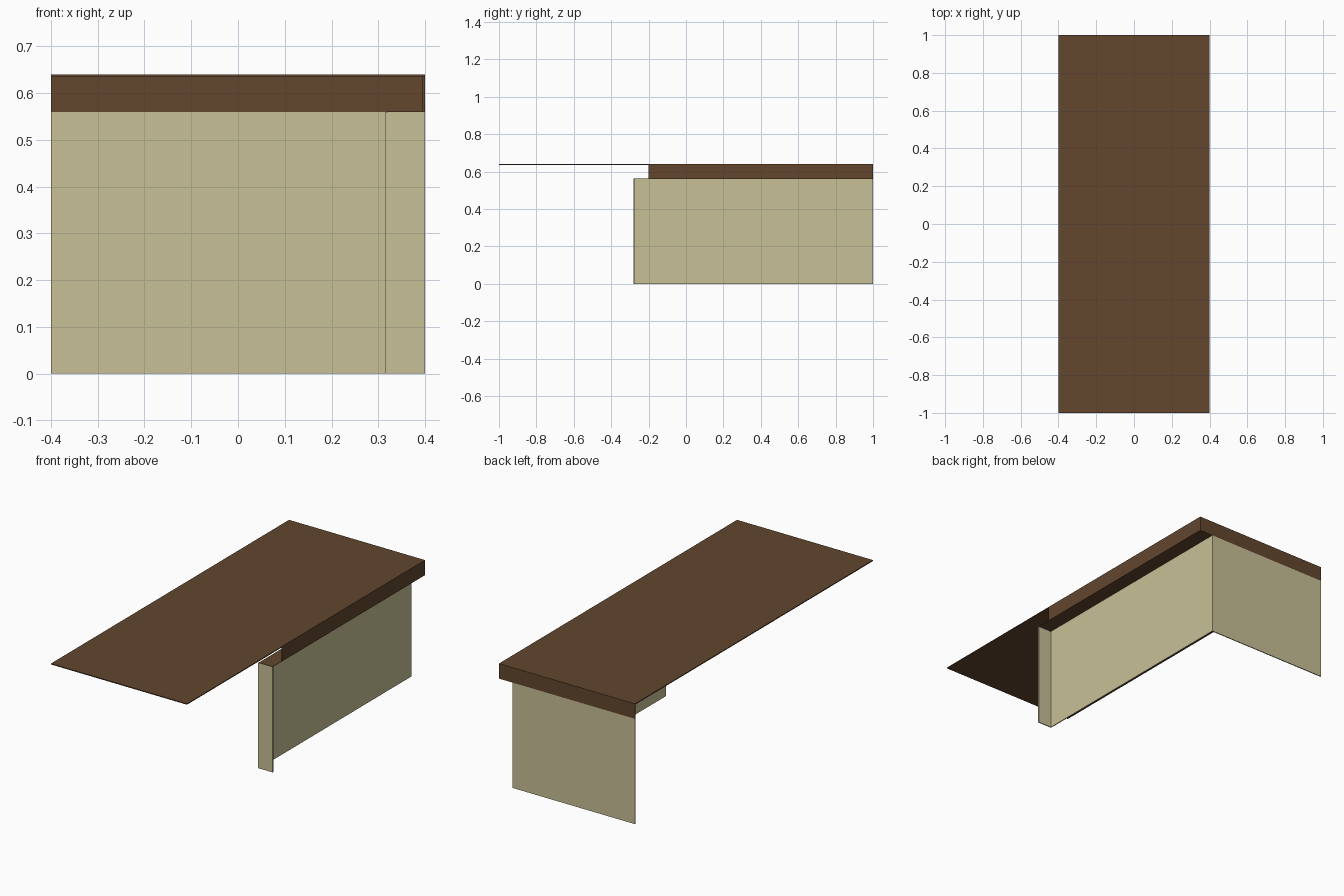
import bpy, bmesh

if "Cube" in bpy.data.objects:
    bpy.data.objects.remove(bpy.data.objects["Cube"])


def material(name, rgb):
    m = bpy.data.materials.new(name)
    m.diffuse_color = (*rgb, 1.0)
    m.use_nodes = True
    m.node_tree.nodes["Principled BSDF"].inputs["Base Color"].default_value = m.diffuse_color
    return m


brown = material("dark_brown_wood", (0.122, 0.061, 0.027))
tan = material("pale_tan_panel", (0.578, 0.527, 0.305))


def panel(name, lo, hi, mat):
    """Thin board spanning two opposite corners."""
    bm = bmesh.new()
    bmesh.ops.create_cube(bm, size=1.0)
    for v in bm.verts:
        for i in range(3):
            v.co[i] = lo[i] if v.co[i] < 0 else hi[i]
    me = bpy.data.meshes.new(name)
    bm.to_mesh(me)
    bm.free()
    me.materials.append(mat)
    ob = bpy.data.objects.new(name, me)
    bpy.context.collection.objects.link(ob)
    return ob


T = 0.005                     # board thickness
X, XW = 0.40, 0.32            # outer edge, recessed side wall
Y0, Y1 = -0.28, 1.00          # front end and back of the side wall
ZW, ZT = 0.56, 0.64           # wall top, table top

# Brown top: sheet, side and back rims, underside strip of the overhang
panel("table_top", (-X, -1, ZT - T), (X, 1, ZT), brown)
panel("side_rim", (X - T, -0.20, ZW), (X, Y1, ZT), brown)
panel("back_rim", (-X, Y1 - T, ZW), (X, Y1, ZT), brown)
panel("overhang_underside", (XW, Y0, ZW), (X, Y1, ZW + 0.002), brown)

# Tan base: recessed side wall, back wall and the short front return
panel("side_wall", (XW - T, Y0, 0), (XW, Y1, ZW), tan)
panel("back_wall", (-X, Y1 - T, 0), (XW, Y1, ZW), tan)
panel("front_return", (XW, Y0, 0), (X, Y0 + T, ZW), tan)
